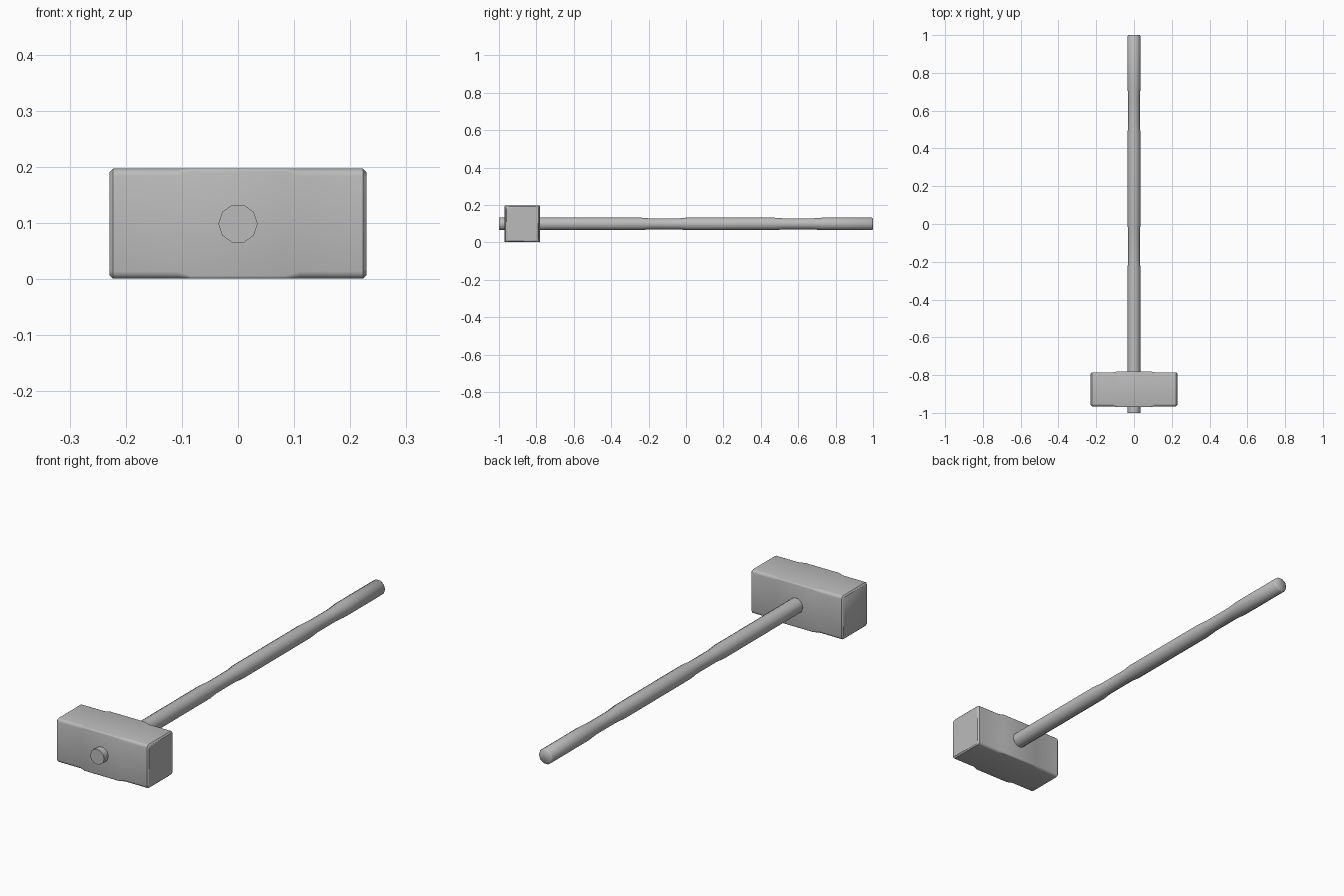
import bpy, bmesh
from math import cos, sin, pi, radians

cube = bpy.data.objects.get("Cube")
if cube:
    bpy.data.objects.remove(cube)


def material(name, rgb):
    m = bpy.data.materials.new(name)
    m.use_nodes = True
    m.diffuse_color = (*rgb, 1)
    m.node_tree.nodes["Principled BSDF"].inputs["Base Color"].default_value = (*rgb, 1)
    return m


grey = material("plain grey", (0.5, 0.5, 0.5))


def loft(name, rings, angle):
    """Skin a list of equal-length point rings and cap both ends."""
    bm = bmesh.new()
    loops = [[bm.verts.new(p) for p in ring] for ring in rings]
    n = len(loops[0])
    for a, b in zip(loops, loops[1:]):
        for i in range(n):
            j = (i + 1) % n
            bm.faces.new((a[i], a[j], b[j], b[i]))
    bm.faces.new(loops[0])
    bm.faces.new(loops[-1])
    bmesh.ops.recalc_face_normals(bm, faces=bm.faces)
    mesh = bpy.data.meshes.new(name)
    bm.to_mesh(mesh)
    bm.free()
    mesh.materials.append(grey)
    obj = bpy.data.objects.new(name, mesh)
    bpy.context.collection.objects.link(obj)
    bpy.ops.object.select_all(action="DESELECT")
    obj.select_set(True)
    bpy.context.view_layer.objects.active = obj
    bpy.ops.object.shade_smooth_by_angle(angle=radians(angle))
    return obj


AXIS_Z = 0.099
HEAD_Y = -0.875


def block_ring(x, half_y, half_z, r, steps=3):
    """Rounded rectangle across the head at x."""
    ring = []
    corners = ((1, 1), (-1, 1), (-1, -1), (1, -1))
    for q, (sy, sz) in enumerate(corners):
        for k in range(steps + 1):
            a = (q + k / steps) * pi / 2
            ring.append((x, HEAD_Y + sy * (half_y - r) + r * cos(a),
                         AXIS_Z + sz * (half_z - r) + r * sin(a)))
    return ring


# Head: swollen middle, rounded long edges, chamfered striking faces
half = [(0.085, 0.095, 0.098, 0.005), (0.11, 0.09, 0.098, 0.013),
        (0.223, 0.09, 0.098, 0.013), (0.229, 0.084, 0.092, 0.011)]
sections = [(-x, *s) for x, *s in reversed(half)] + half
loft("hammer_head", [block_ring(*s) for s in sections], 40)

# Handle: ten-sided shaft with two slimmer grips
WIDE, SLIM = 0.035, 0.0305
profile = [(-1, WIDE), (-0.24, WIDE), (-0.19, SLIM), (-0.04, SLIM), (0, WIDE),
           (0.47, WIDE), (0.53, SLIM), (0.67, SLIM), (0.73, WIDE),
           (0.994, WIDE), (1, 0.030)]
loft("handle", [[(r * cos(i * pi / 5), y, AXIS_Z + r * sin(i * pi / 5))
                 for i in range(10)] for y, r in profile], 60)
